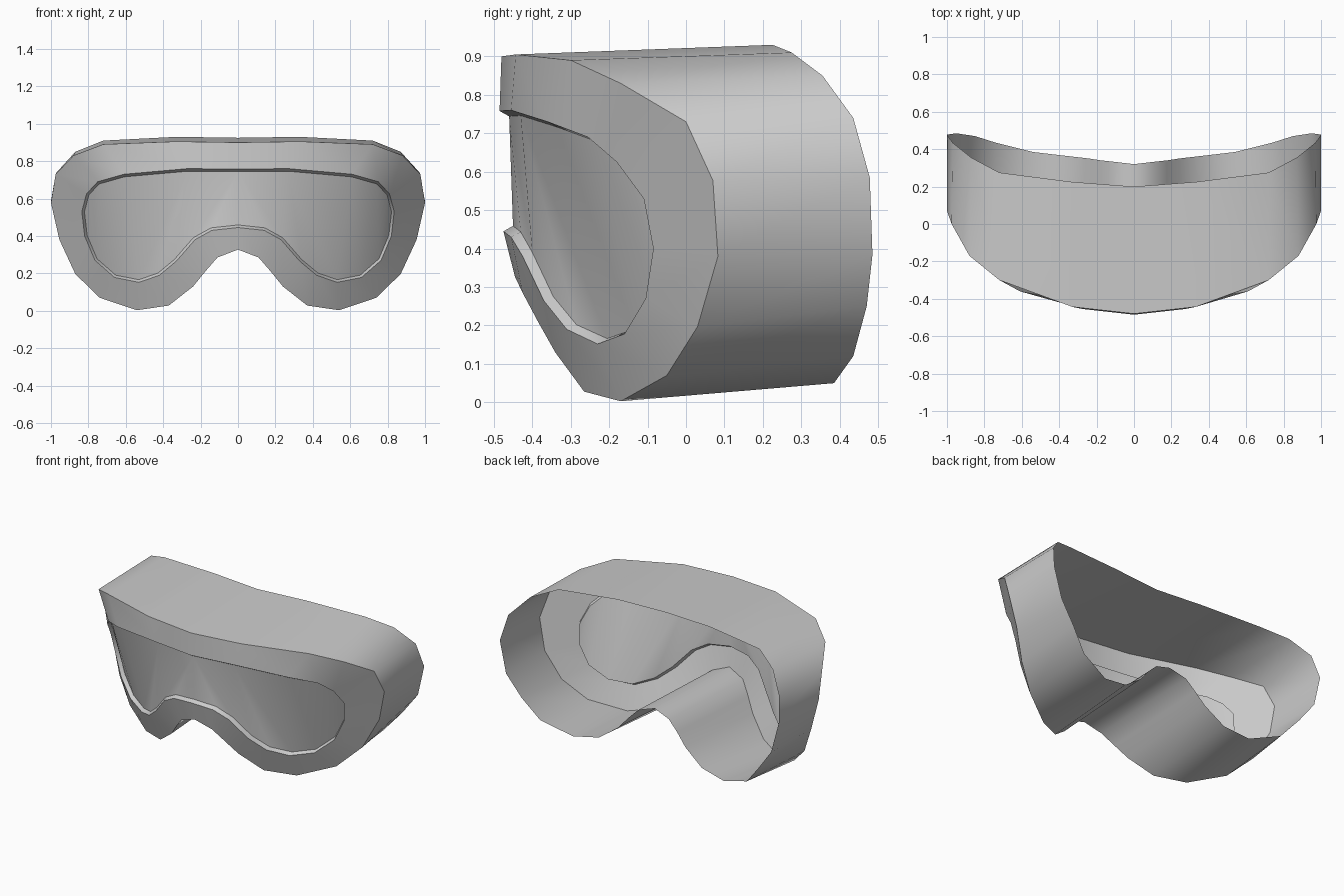
import bpy, bmesh
from mathutils import Vector

cube = bpy.data.objects.get("Cube")
if cube:
    bpy.data.objects.remove(cube, do_unlink=True)

grey = bpy.data.materials.new("neutral grey")
grey.use_nodes = True
colour = (0.6, 0.6, 0.6, 1)
grey.diffuse_color = colour
grey.node_tree.nodes["Principled BSDF"].inputs["Base Color"].default_value = colour

# Half outlines, from the top centre round the side to the nose bridge
FRONT = [(0, -.48, .9), (.33, -.443, .905), (.72, -.3, .89), (.88, -.17, .83),
         (.975, 0, .73), (1, .07, .577), (.955, .083, .38), (.87, .03, .197),
         (.74, -.05, .07), (.54, -.17, .003), (.37, -.265, .028), (.24, -.34, .13),
         (.175, -.385, .21), (.11, -.425, .285), (0, -.445, .327)]
BACK = [(0, .2, .925), (.33, .225, .93), (.72, .275, .91), (.87, .355, .85),
        (.97, .435, .74), (1, .478, .585), (.95, .485, .385), (.85, .47, .25),
        (.74, .435, .12), (.54, .385, .05), (.37, .365, .08), (.24, .35, .175),
        (.175, .34, .25), (.11, .333, .315), (0, .32, .35)]
OPENING = [(0, -.485, .758), (.27, -.455, .76), (.61, -.36, .73), (.75, -.255, .69),
           (.81, -.18, .625), (.835, -.11, .53), (.82, -.085, .4), (.765, -.105, .27),
           (.66, -.16, .178), (.53, -.23, .152), (.42, -.31, .19), (.33, -.37, .265),
           (.23, -.425, .38), (.14, -.455, .43), (0, -.475, .445)]


def inset(half, width, depth):
    """Shrink a half outline in its own plane and push it backwards."""
    pts = [Vector(p) for p in half]
    result = []
    for i, p in enumerate(pts):
        a, b = pts[max(i - 1, 0)], pts[min(i + 1, len(pts) - 1)]
        normal = Vector((b.z - a.z, 0, a.x - b.x)).normalized()
        if p.x == 0:
            normal = Vector((0, 0, -1 if i == 0 else 1))
        result.append(p + normal * width + Vector((0, depth, 0)))
    return result


def ring(bm, half):
    """Close a half outline into a full symmetric loop of vertices."""
    pts = [Vector(p) for p in half]
    pts += [Vector((-p.x, p.y, p.z)) for p in reversed(pts[1:-1])]
    return [bm.verts.new(p) for p in pts]


def finish(name, bm):
    mesh = bpy.data.meshes.new(name)
    bm.to_mesh(mesh)
    bm.free()
    mesh.materials.append(grey)
    obj = bpy.data.objects.new(name, mesh)
    bpy.context.collection.objects.link(obj)
    bpy.ops.object.select_all(action='DESELECT')
    obj.select_set(True)
    bpy.context.view_layer.objects.active = obj
    bpy.ops.object.shade_smooth_by_angle(angle=0.7)
    return obj


def band(name, *outlines):
    """Join successive loops with strips of quads."""
    bm = bmesh.new()
    loops = [ring(bm, o) for o in outlines]
    for a, b in zip(loops, loops[1:]):
        n = len(a)
        for i in range(n):
            j = (i + 1) % n
            bm.faces.new((a[i], a[j], b[j], b[i]))
    return finish(name, bm)


def lens_pane(name, half):
    """Zip the upper and lower edges together from the middle outwards."""
    bm = bmesh.new()
    loop = ring(bm, half)
    n, last = len(loop), len(half) - 1
    side = max(range(last), key=lambda i: half[i][0])
    for sign in (1, -1):
        top = [loop[sign * i % n] for i in range(side + 1)]
        low = [loop[sign * i % n] for i in range(last, side - 1, -1)]
        t = b = 0
        while t < len(top) - 1 or b < len(low) - 1:
            go_top = b == len(low) - 1 or (
                t < len(top) - 1 and abs(top[t + 1].co.x) <= abs(low[b + 1].co.x))
            new = top[t + 1] if go_top else low[b + 1]
            corners = (top[t], new, low[b])
            if len(set(corners)) == 3:
                bm.faces.new(corners if sign > 0 else corners[::-1])
            t, b = (t + 1, b) if go_top else (t, b + 1)
    return finish(name, bm)


# Curved face plate with a stepped rim round the lens
RECESS = inset(OPENING, .014, .025)
band("face_frame", FRONT, OPENING, RECESS)
lens_pane("lens", RECESS)
# Open skirt that runs back to the face
band("face_skirt", BACK, FRONT)
